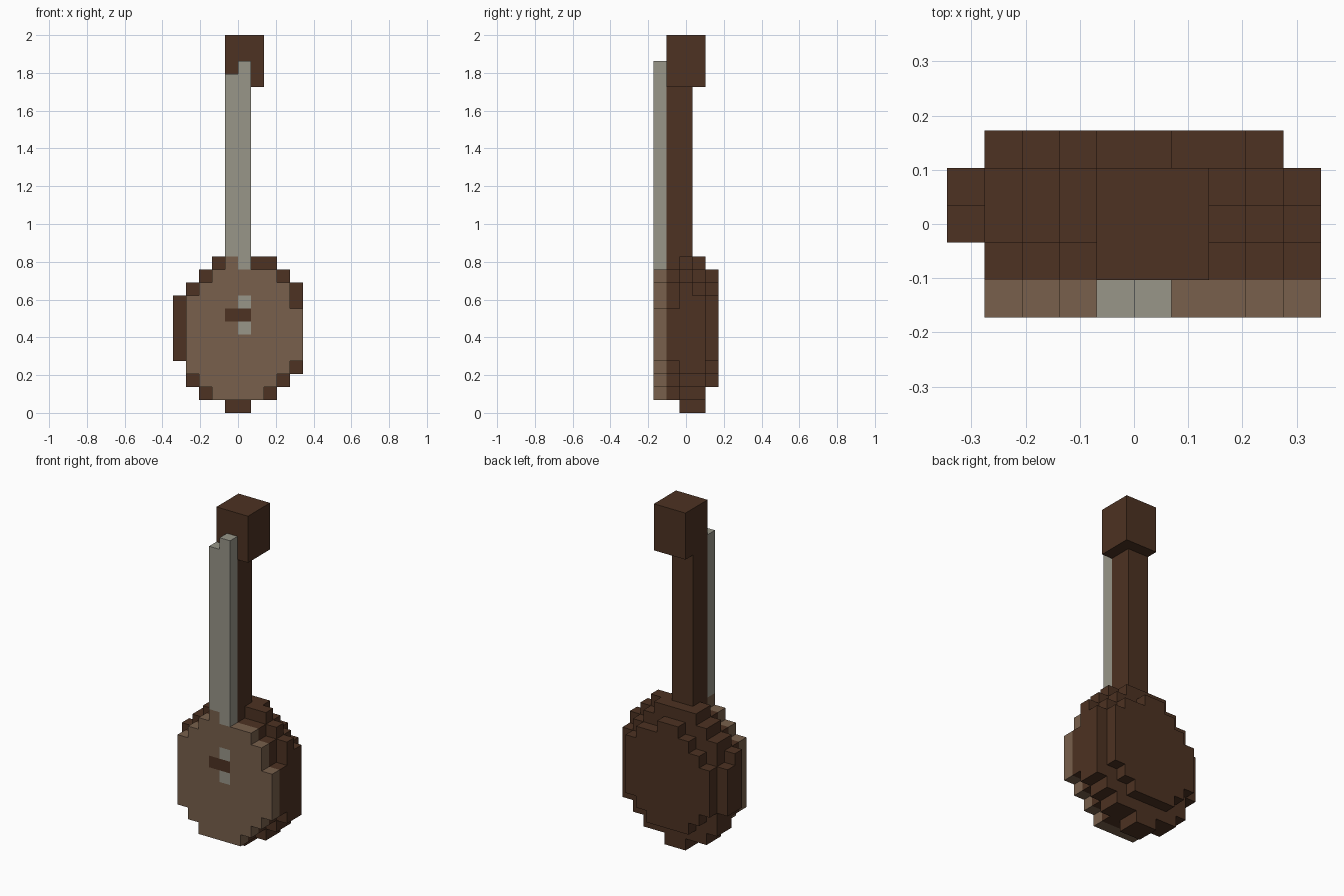
import bpy, bmesh
from mathutils import Vector

if "Cube" in bpy.data.objects:
    bpy.data.objects.remove(bpy.data.objects["Cube"])

V = 2 / 29                               # voxel edge
ORIGIN = Vector((-5 * V, -2.5 * V, 0))   # 10 x 5 x 29 voxel grid


def material(name, rgb):
    m = bpy.data.materials.new(name)
    m.diffuse_color = (*rgb, 1)
    m.use_nodes = True
    m.node_tree.nodes["Principled BSDF"].inputs["Base Color"].default_value = m.diffuse_color
    return m


DARK, LIGHT, GREY = 0, 1, 2
MATS = [material("dark wood", (0.074, 0.032, 0.016)),
        material("light wood", (0.188, 0.117, 0.072)),
        material("grey strings", (0.314, 0.305, 0.25))]


def box(i, j, k):
    """Voxels in inclusive index ranges."""
    return {(x, y, z) for x in range(i[0], i[1] + 1)
            for y in range(j[0], j[1] + 1) for z in range(k[0], k[1] + 1)}


def layer(j, first_row, spans):
    """One upright slice of the body: a left-right span per row."""
    return {(x, j, first_row + r) for r, (a, b) in enumerate(spans)
            for x in range(a, b + 1)}


# Stepped round slices, front to back
front = [(3, 6), (2, 7), (1, 8)] + [(1, 9)] * 4 + [(1, 8), (2, 8), (3, 7)]
middle = [(4, 5), (2, 7), (1, 8), (1, 9)] + [(0, 9)] * 5 + [(1, 9), (2, 8), (3, 7)]
inner = [(4, 5), (2, 7), (1, 8), (1, 9)] + [(0, 9)] * 4 + [(1, 9), (1, 8), (2, 7), (3, 6)]
back = [(3, 6), (2, 7)] + [(1, 8)] * 4 + [(2, 8), (3, 7), (4, 5)]

parts = {
    "soundboard": layer(0, 1, front) | {(4, 0, 11)},
    "body": layer(1, 1, front) | layer(2, 0, middle) | layer(3, 0, inner) | layer(4, 2, back),
    "neck": box((4, 5), (1, 2), (11, 24)),
    "head": box((4, 6), (1, 3), (25, 28)),
    "strings": box((4, 4), (0, 0), (12, 25)) | box((5, 5), (0, 0), (11, 26)),
}
parts["neck"] -= parts["body"]
solid = set().union(*parts.values())


def colour(part, v):
    if part == "strings":
        return GREY
    if part == "soundboard":
        if v[2] == 7 and v[0] in (4, 5):      # bridge
            return DARK
        if v[0] == 5 and 6 <= v[2] <= 8:      # string ends
            return GREY
        return LIGHT
    return DARK


def build(name, voxels):
    """Skin the voxels with outward faces only, then merge flat areas."""
    bm = bmesh.new()
    for v in sorted(voxels):
        for axis in range(3):
            for s in (-1, 1):
                n = list(v)
                n[axis] += s
                if tuple(n) in solid:
                    continue
                a, b = (axis + 1) % 3, (axis + 2) % 3
                corners = []
                for p, q in ((0, 0), (1, 0), (1, 1), (0, 1))[::s]:
                    c = Vector(v)
                    c[axis] += (s + 1) // 2
                    c[a] += p
                    c[b] += q
                    corners.append(bm.verts.new(ORIGIN + c * V))
                bm.faces.new(corners).material_index = colour(name, v)
    bmesh.ops.remove_doubles(bm, verts=bm.verts[:], dist=V * 0.01)
    bmesh.ops.dissolve_limit(bm, angle_limit=0.01, verts=bm.verts[:],
                             edges=bm.edges[:], delimit={'MATERIAL'})
    mesh = bpy.data.meshes.new(name)
    for m in MATS:
        mesh.materials.append(m)
    bm.to_mesh(mesh)
    bm.free()
    bpy.context.collection.objects.link(bpy.data.objects.new(name, mesh))


for part, voxels in parts.items():
    build(part, voxels)
